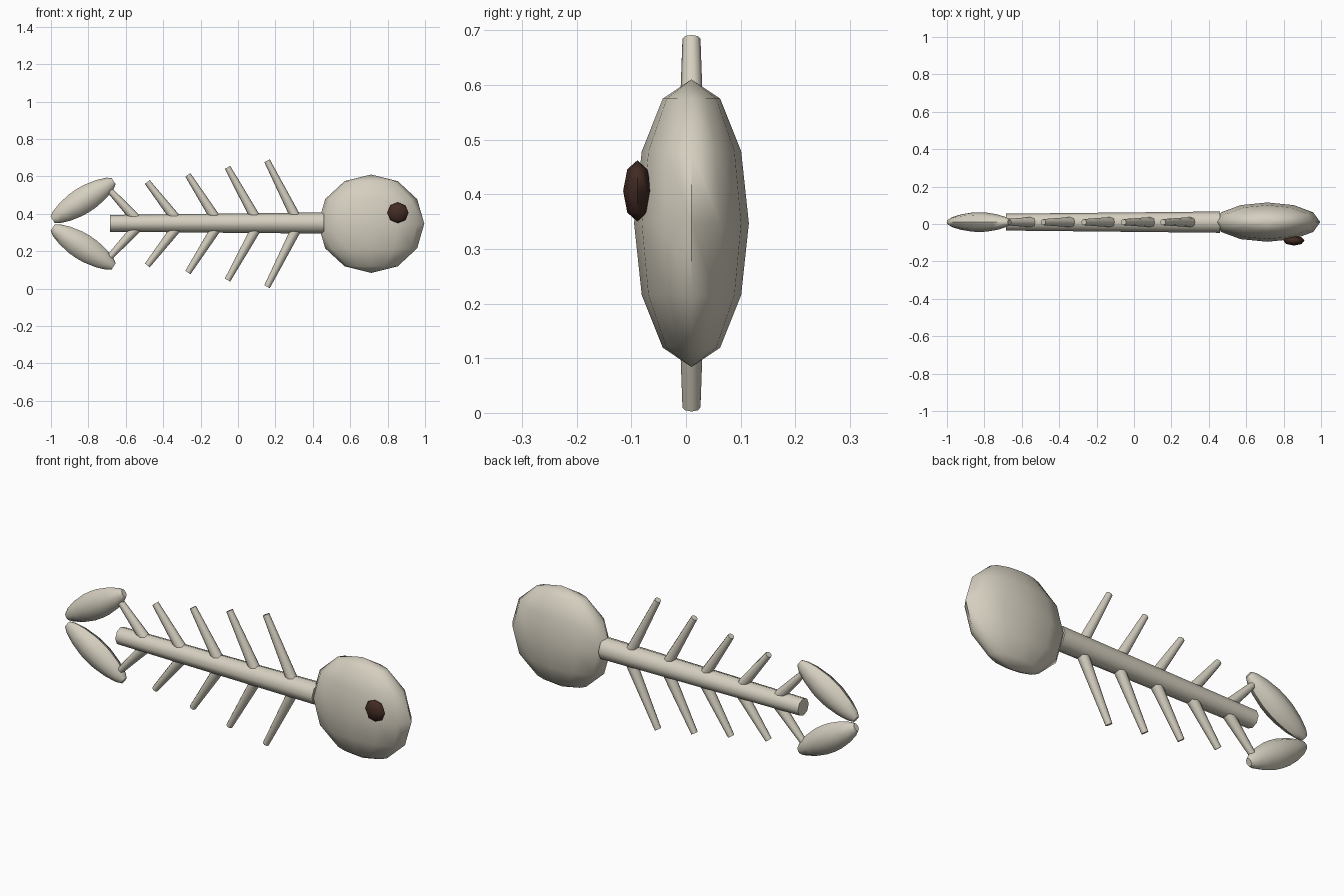
import bpy, bmesh, math
from mathutils import Vector

if "Cube" in bpy.data.objects:
    bpy.data.objects.remove(bpy.data.objects["Cube"])

MID_Y, MID_Z = 0.01, 0.347


def material(name, rgb):
    m = bpy.data.materials.new(name)
    m.diffuse_color = (*rgb, 1)
    m.use_nodes = True
    m.node_tree.nodes["Principled BSDF"].inputs["Base Color"].default_value = m.diffuse_color
    return m


BONE = material("bone", (0.66, 0.62, 0.52))
SOCKET = material("dark_brown", (0.055, 0.024, 0.017))


def finish(name, bm, mat, angle):
    bmesh.ops.recalc_face_normals(bm, faces=bm.faces)
    me = bpy.data.meshes.new(name)
    bm.to_mesh(me)
    bm.free()
    me.materials.append(mat)
    ob = bpy.data.objects.new(name, me)
    bpy.context.collection.objects.link(ob)
    bpy.ops.object.select_all(action='DESELECT')
    ob.select_set(True)
    bpy.context.view_layer.objects.active = ob
    bpy.ops.object.shade_smooth_by_angle(angle=math.radians(angle))
    return ob


def ellipsoid(name, center, radii, segments, rings, mat):
    bm = bmesh.new()
    bmesh.ops.create_uvsphere(bm, u_segments=segments, v_segments=rings, radius=1)
    for v in bm.verts:
        v.co = Vector(c + r * p for c, r, p in zip(center, radii, v.co))
    return finish(name, bm, mat, 60)


def lathe(name, start, end, profile, sides=8, depth=1.0, angle=50):
    """Rings of (fraction along axis, radius) in the xz plane, scaled by depth in y."""
    start, end = Vector(start), Vector(end)
    axis = (end - start).normalized()
    across = Vector((0, 1, 0))
    up = axis.cross(across)
    bm = bmesh.new()
    rings = []
    for t, r in profile:
        c = start.lerp(end, t)
        ring = []
        for i in range(sides):
            a = math.tau * i / sides
            ring.append(bm.verts.new(c + up * r * math.cos(a) + across * r * depth * math.sin(a)))
        rings.append(ring)
    for a, b in zip(rings, rings[1:]):
        for i in range(sides):
            j = (i + 1) % sides
            bm.faces.new((a[i], a[j], b[j], b[i]))
    bm.faces.new(rings[0])
    bm.faces.new(rings[-1])
    return finish(name, bm, BONE, angle)


# Skull and the single eye on its front side
ellipsoid("head", (0.712, MID_Y, MID_Z), (0.284, 0.105, 0.263), 12, 6, BONE)
ellipsoid("eye", (0.855, -0.089, 0.406), (0.057, 0.026, 0.056), 8, 4, SOCKET)

# Backbone, thicker towards the skull
lathe("spine", (-0.685, MID_Y, 0.349), (0.46, MID_Y, 0.351), [(0, 0.045), (1, 0.057)], 8)

# Ribs and tail fins, mirrored above and below the backbone
ribs = [(0.155, 0.337), (-0.056, 0.301), (-0.268, 0.261), (-0.485, 0.223), (-0.69, 0.183)]
fin_profile = [(0, 0.02), (0.06, 0.036), (0.2, 0.055), (0.38, 0.068), (0.5, 0.07),
               (0.62, 0.068), (0.8, 0.055), (0.94, 0.036), (1, 0.02)]
for side, s in (("upper", 1), ("lower", -1)):
    for n, (tip_x, rise) in enumerate(ribs):
        base_x = 0.298 - 0.2175 * n
        slope = (base_x - tip_x) / (rise - 0.055)
        lathe(f"{side}_rib_{n + 1}",
              (base_x + slope * 0.035, MID_Y, MID_Z + s * 0.02),
              (tip_x, MID_Y, MID_Z + s * rise), [(0, 0.028), (1, 0.0165)], 8)
    lathe(f"{side}_tail_fin",
          (-0.991, MID_Y, MID_Z + s * 0.021), (-0.665, MID_Y, MID_Z + s * 0.228),
          fin_profile, 8, depth=0.75)
